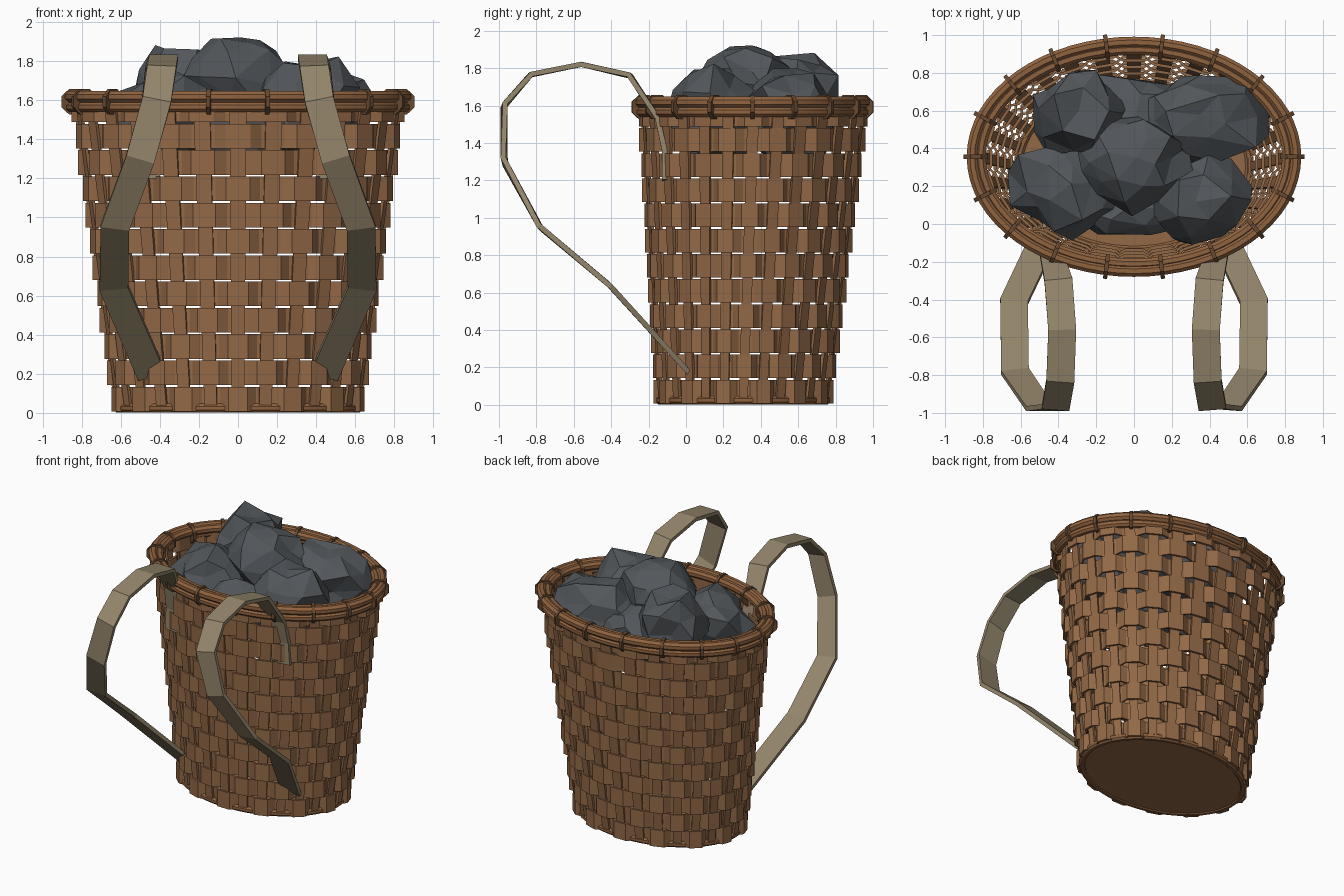
import bpy, bmesh, random
from math import sin, cos, pi
from mathutils import Vector

random.seed(4)
if "Cube" in bpy.data.objects:
    bpy.data.objects.remove(bpy.data.objects["Cube"])


def material(name, rgb):
    m = bpy.data.materials.new(name)
    m.use_nodes = True
    m.diffuse_color = (*rgb, 1)
    m.node_tree.nodes["Principled BSDF"].inputs["Base Color"].default_value = (*rgb, 1)
    return m


WICKER = material("wicker brown", (0.29, 0.14, 0.062))
RIM = material("rim brown", (0.28, 0.125, 0.05))
BINDING = material("binding dark brown", (0.14, 0.068, 0.03))
CLOTH = material("strap khaki", (0.30, 0.24, 0.15))
COAL = material("coal grey", (0.085, 0.095, 0.105))


def finish(name, bm, mat, smooth=False):
    bmesh.ops.recalc_face_normals(bm, faces=bm.faces)
    me = bpy.data.meshes.new(name)
    bm.to_mesh(me)
    bm.free()
    me.materials.append(mat)
    ob = bpy.data.objects.new(name, me)
    bpy.context.collection.objects.link(ob)
    if smooth:
        bpy.ops.object.select_all(action='DESELECT')
        ob.select_set(True)
        bpy.context.view_layer.objects.active = ob
        bpy.ops.object.shade_smooth_by_angle(angle=0.7)
    return ob


def loft(bm, sections, closed=False):
    """Skin a list of equal cross-sections, capped unless closed."""
    rings = [[bm.verts.new(p) for p in s] for s in sections]
    n = len(rings[0])
    pairs = list(zip(rings, rings[1:]))
    if closed:
        pairs.append((rings[-1], rings[0]))
    else:
        bm.faces.new(rings[0])
        bm.faces.new(rings[-1])
    for a, b in pairs:
        for i in range(n):
            j = (i + 1) % n
            bm.faces.new((a[i], a[j], b[j], b[i]))


def wall(a, z, out=0.0):
    """Point on the tapering oval wall, pushed outward by out."""
    k = z / 1.5
    rx, ry = 0.62 + 0.205 * k, 0.45 + 0.14 * k
    n = Vector((cos(a) / rx, sin(a) / ry, 0)).normalized()
    return Vector((rx * cos(a), 0.305 + 0.053 * k + ry * sin(a), z)) + n * out


def at_height(p, z):
    return Vector((p.x, p.y, z))


# Upright stakes
STAKES = 28
STEP = 2 * pi / STAKES
bm = bmesh.new()
for i in range(STAKES):
    a = i * STEP
    loft(bm, [[wall(a + s * STEP * 0.23, z, o)
               for s, o in ((-1, -0.008), (1, -0.008), (1, 0.008), (-1, 0.008))]
              for z in (0.02, 1.58)])
finish("upright_stakes", bm, WICKER)

# Woven bands, passing alternately outside and inside the stakes
ROWS, PITCH = 12, 0.1345
for r in range(ROWS):
    low = 0.008 + r * PITCH
    high = min(low + PITCH - 0.009, 1.59)
    mid = (low + high) / 2
    sections = []
    for i in range(STAKES):
        off = 0.017 if (i + r) % 2 else -0.017
        for s in (-0.34, 0.34):
            a = (i + s) * STEP
            inner, outer = wall(a, mid, off - 0.008), wall(a, mid, off + 0.008)
            sections.append([at_height(inner, low), at_height(outer, low),
                             at_height(outer, high), at_height(inner, high)])
    bm = bmesh.new()
    loft(bm, sections, closed=True)
    finish("woven_band_%d" % (r + 1), bm, WICKER)


def oval_tube(name, cy, rx, ry, z, r, mat):
    sections = []
    for i in range(64):
        a = i * 2 * pi / 64
        n = Vector((cos(a) / rx, sin(a) / ry, 0)).normalized()
        c = Vector((rx * cos(a), cy + ry * sin(a), z))
        sections.append([c + n * r * cos(t * pi / 4 + pi / 8)
                         + Vector((0, 0, r * sin(t * pi / 4 + pi / 8))) for t in range(8)])
    bm = bmesh.new()
    loft(bm, sections, closed=True)
    finish(name, bm, mat, True)


# Base hoop and floor
oval_tube("base_hoop", 0.305, 0.612, 0.443, 0.024, 0.025, RIM)
bm = bmesh.new()
loft(bm, [[wall(i * pi / 32, 0.0, -0.01) + Vector((0, 0, z)) for i in range(64)]
          for z in (0.008, 0.035)])
finish("basket_floor", bm, WICKER)

# Rim hoops
RIM_Y = 0.356
oval_tube("rim_outer_hoop", RIM_Y, 0.856, 0.606, 1.618, 0.032, RIM)
oval_tube("rim_lower_hoop", RIM_Y, 0.852, 0.602, 1.565, 0.028, RIM)
oval_tube("rim_inner_hoop", RIM_Y, 0.812, 0.567, 1.612, 0.03, RIM)

# Bindings wrapped around the rim
bm = bmesh.new()
for i in range(18):
    a = i * pi / 9
    rx, ry = 0.838, 0.59
    n = Vector((cos(a) / rx, sin(a) / ry, 0)).normalized()
    side = Vector((-n.y, n.x, 0))
    c = Vector((rx * cos(a), RIM_Y + ry * sin(a), 1.592))
    loft(bm, [[c + side * s + n * 0.071 * cos(t * pi / 4 + pi / 8)
               + Vector((0, 0, 0.07 * sin(t * pi / 4 + pi / 8))) for t in range(8)]
              for s in (-0.011, 0.011)])
finish("rim_bindings", bm, BINDING)

# Shoulder straps: flat ribbon along a looping path
PATH = [(0.44, 0.00, 0.19), (0.635, -0.41, 0.64), (0.63, -0.78, 0.95),
        (0.50, -0.972, 1.30), (0.415, -0.972, 1.60), (0.39, -0.83, 1.765),
        (0.38, -0.56, 1.82), (0.40, -0.30, 1.76), (0.44, -0.15, 1.53),
        (0.45, -0.115, 1.36), (0.46, -0.115, 1.20)]
for label, side in (("left", 1), ("right", -1)):
    pts = [Vector((side * x, y, z)) for x, y, z in PATH]
    sections = []
    for i, p in enumerate(pts):
        before = (p - pts[i - 1]).normalized() if i else Vector()
        after = (pts[i + 1] - p).normalized() if i < len(pts) - 1 else Vector()
        t = (before + after).normalized()
        w = (Vector((1, 0, 0)) - t * t.x).normalized()
        n = t.cross(w)
        half = 0.074 if i < 8 else 0.06
        sections.append([p + w * u * half + n * v * 0.014
                         for u, v in ((-1, -1), (1, -1), (1, 1), (-1, 1))])
    bm = bmesh.new()
    loft(bm, sections)
    finish(label + "_shoulder_strap", bm, CLOTH)

# Coal lumps: centre and half-sizes
LUMPS = [((-0.28, 0.58, 1.62), (0.25, 0.23, 0.25)),
         ((0.35, 0.55, 1.57), (0.35, 0.23, 0.23)),
         ((0.00, 0.33, 1.70), (0.28, 0.24, 0.24)),
         ((-0.35, 0.19, 1.52), (0.29, 0.26, 0.23)),
         ((0.34, 0.13, 1.56), (0.27, 0.24, 0.25)),
         ((0.02, 0.55, 1.48), (0.30, 0.25, 0.22)),
         ((-0.02, 0.08, 1.44), (0.32, 0.15, 0.18))]
for k, (centre, size) in enumerate(LUMPS):
    bm = bmesh.new()
    bmesh.ops.create_icosphere(bm, subdivisions=2, radius=1)
    for v in bm.verts:
        d = v.co * random.uniform(0.88, 1.1)
        d += Vector([random.uniform(-0.13, 0.13) for _ in range(3)])
        v.co = Vector(centre) + Vector([d[i] * size[i] for i in range(3)])
    finish("coal_lump_%d" % (k + 1), bm, COAL)
